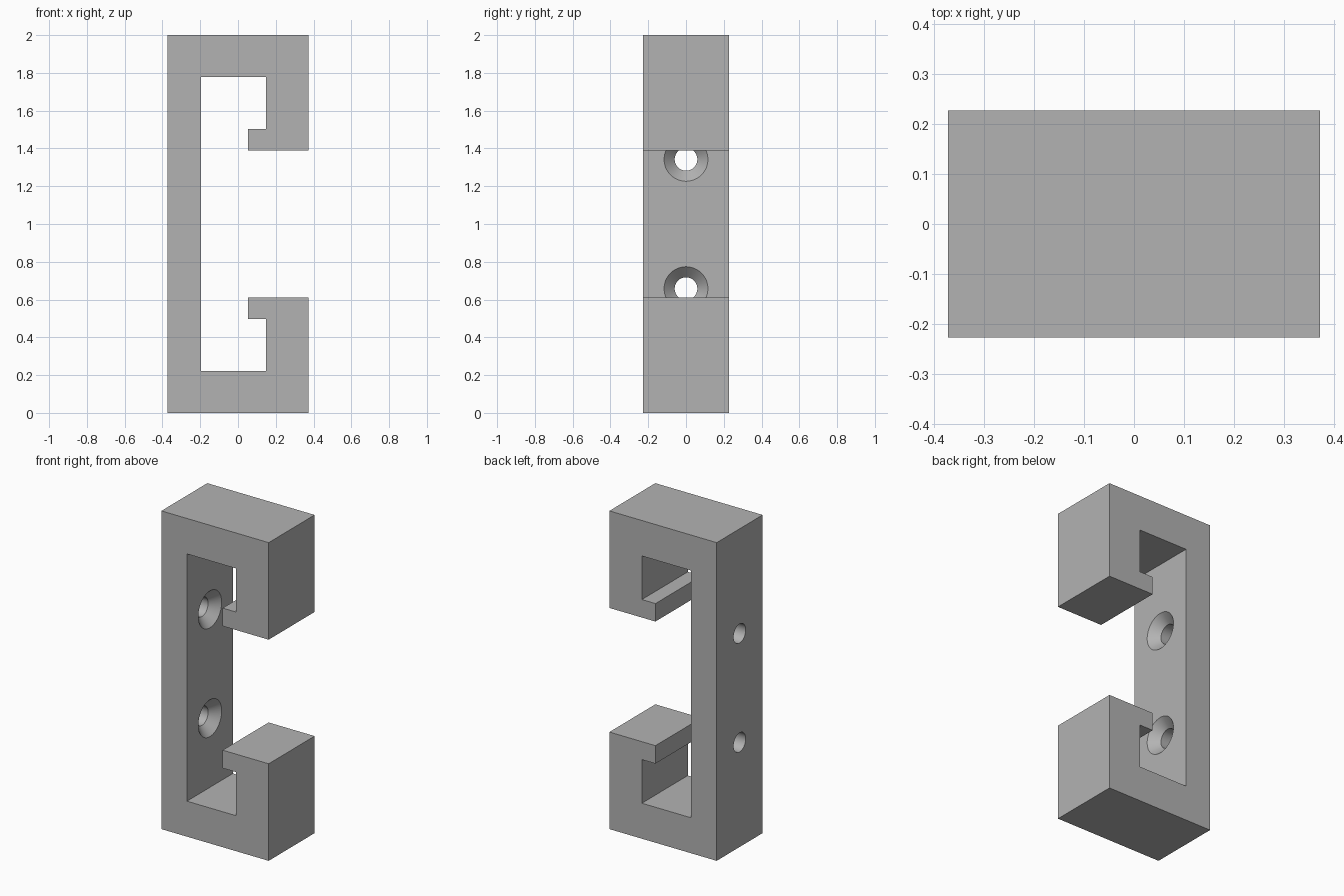
import bpy, bmesh
from math import radians
from mathutils import Matrix

cube = bpy.data.objects.get("Cube")
if cube:
    bpy.data.objects.remove(cube, do_unlink=True)

GREY = (0.45, 0.45, 0.45, 1)
HALF_DEPTH = 0.228
MID_Z = 1.0

mat = bpy.data.materials.new("plain grey")
mat.use_nodes = True
mat.diffuse_color = GREY
mat.node_tree.nodes["Principled BSDF"].inputs["Base Color"].default_value = GREY


def make_object(name, bm):
    bmesh.ops.recalc_face_normals(bm, faces=bm.faces)
    mesh = bpy.data.meshes.new(name)
    bm.to_mesh(mesh)
    bm.free()
    mesh.materials.append(mat)
    obj = bpy.data.objects.new(name, mesh)
    bpy.context.collection.objects.link(obj)
    return obj


# Bracket: upper half of the C profile, mirrored downwards and extruded in depth
upper = [(-0.195, 1.777), (0.147, 1.777), (0.147, 1.503), (0.053, 1.503),
         (0.053, 1.39), (0.373, 1.39), (0.373, 2.0), (-0.373, 2.0)]
outline = upper + [(x, 2 * MID_Z - z) for x, z in reversed(upper)]
bm = bmesh.new()
face = bm.faces.new([bm.verts.new((x, -HALF_DEPTH, z)) for x, z in outline])
ext = bmesh.ops.extrude_face_region(bm, geom=[face])
moved = [v for v in ext["geom"] if isinstance(v, bmesh.types.BMVert)]
bmesh.ops.translate(bm, verts=moved, vec=(0, 2 * HALF_DEPTH, 0))
bracket = make_object("mounting_bracket", bm)


# Countersunk screw holes: a lathed profile of (x, radius) along the x axis
def screw_cutter(z):
    profile = [(-0.45, 0.06), (-0.25, 0.06), (-0.195, 0.116), (-0.18, 0.116)]
    segments = 48
    bm = bmesh.new()
    rings = []
    for x, r in profile:
        place = Matrix.Translation((x, 0, z)) @ Matrix.Rotation(radians(90), 4, "Y")
        rings.append(bmesh.ops.create_circle(
            bm, segments=segments, radius=r, matrix=place)["verts"])
    for a, b in zip(rings, rings[1:]):
        for i in range(segments):
            j = (i + 1) % segments
            bm.faces.new((a[i], a[j], b[j], b[i]))
    bm.faces.new(rings[0])
    bm.faces.new(rings[-1])
    return make_object("screw_hole_cutter", bm)


bpy.context.view_layer.objects.active = bracket
bracket.select_set(True)
for side in (-1, 1):
    cutter = screw_cutter(MID_Z + side * 0.342)
    cutter.hide_render = True
    mod = bracket.modifiers.new("screw hole", "BOOLEAN")
    mod.operation = "DIFFERENCE"
    mod.solver = "EXACT"
    mod.object = cutter
    bpy.ops.object.modifier_apply(modifier=mod.name)
    bpy.data.objects.remove(cutter, do_unlink=True)

# Round hole walls, crisp block edges
bpy.ops.object.shade_smooth_by_angle(angle=radians(30))
